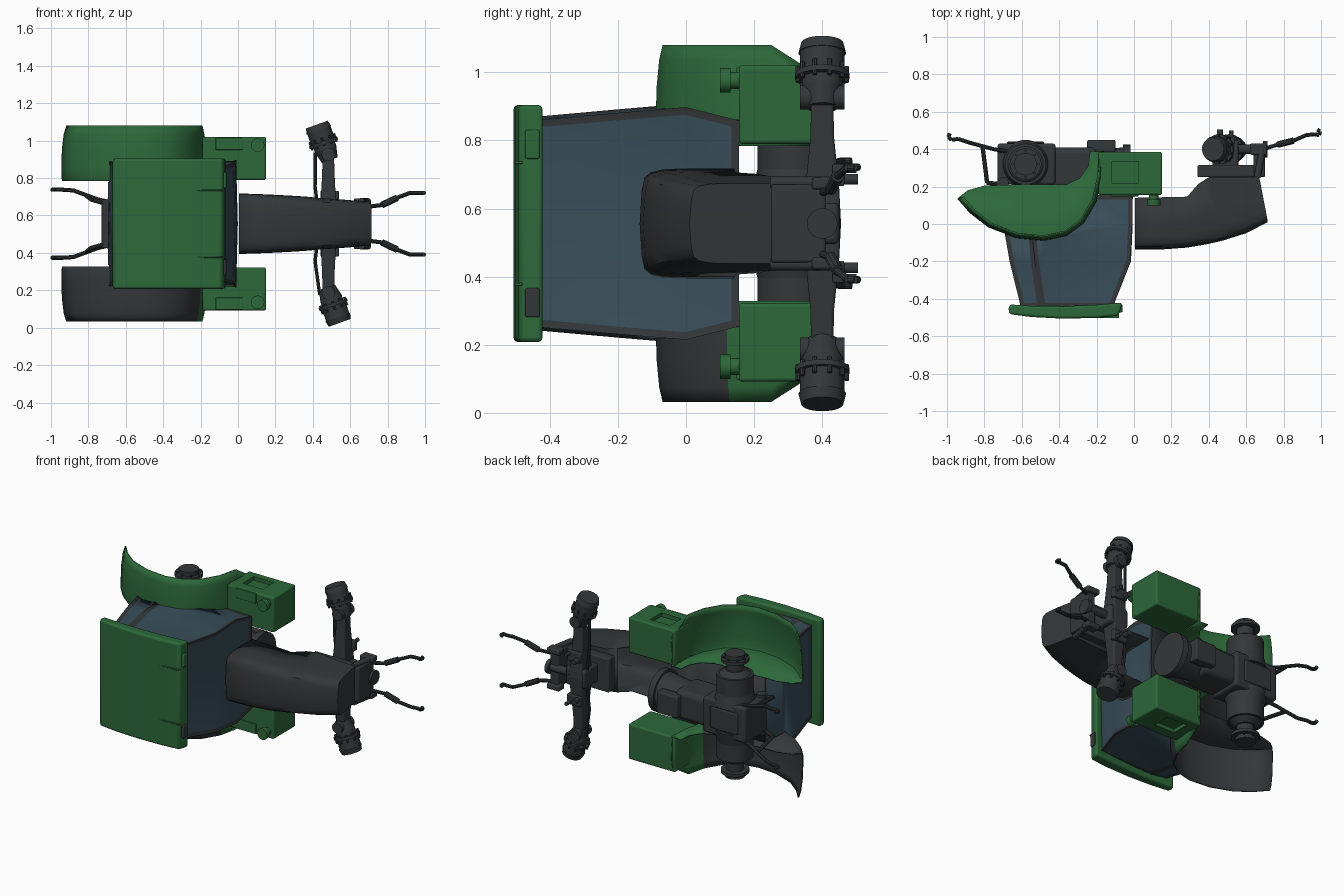
import bpy, bmesh, math
from mathutils import Vector

if "Cube" in bpy.data.objects:
    bpy.data.objects.remove(bpy.data.objects["Cube"])

C = 0.556  # lateral centre line (the tractor lies with its roof towards -y)

def material(name, col):
    m = bpy.data.materials.new(name)
    m.diffuse_color = (*col, 1)
    m.use_nodes = True
    m.node_tree.nodes["Principled BSDF"].inputs["Base Color"].default_value = m.diffuse_color
    return m

GREEN = material("green_paint", (0.026, 0.14, 0.042))
DARK = material("dark_metal", (0.034, 0.038, 0.041))
GLASS = material("tinted_glass", (0.04, 0.075, 0.1))

def finish(bm, name, mats, bevel=0, angle=35):
    bmesh.ops.recalc_face_normals(bm, faces=bm.faces[:])
    me = bpy.data.meshes.new(name)
    bm.to_mesh(me)
    bm.free()
    ob = bpy.data.objects.new(name, me)
    bpy.context.collection.objects.link(ob)
    for m in mats:
        me.materials.append(m)
    if bevel:
        b = ob.modifiers.new("bevel", "BEVEL")
        b.width, b.segments, b.limit_method = bevel, 3, "ANGLE"
    bpy.context.view_layer.objects.active = ob
    ob.select_set(True)
    bpy.ops.object.shade_smooth_by_angle(angle=math.radians(angle))
    ob.select_set(False)
    return ob

def box(name, x, y, z, mat=DARK, bevel=0.008):
    bm = bmesh.new()
    bmesh.ops.create_cube(bm, size=1)
    for v in bm.verts:
        v.co = Vector([(a + b) / 2 + c * abs(b - a) for (a, b), c in zip((x, y, z), v.co)])
    return finish(bm, name, [mat], bevel)

def side_box(name, s, x, y, h, mat=DARK, bevel=0.008):
    return box(name, x, y, (C + s * h[0], C + s * h[1]), mat, bevel)

def prism(name, outline, z0, z1, mat, bevel=0):
    bm = bmesh.new()
    face = bm.faces.new([bm.verts.new((x, y, z0)) for x, y in outline])
    ext = bmesh.ops.extrude_face_region(bm, geom=[face])["geom"]
    bmesh.ops.translate(bm, vec=(0, 0, z1 - z0), verts=[v for v in ext if isinstance(v, bmesh.types.BMVert)])
    return finish(bm, name, [mat], bevel)

def cut(ob, cutter):
    cutter.hide_render = cutter.hide_viewport = True
    mod = ob.modifiers.new("cut", "BOOLEAN")
    mod.object, mod.solver = cutter, "EXACT"

def add_rod(bm, a, b, r, r2=None, n=20):
    a, b = Vector(a), Vector(b)
    new = bmesh.ops.create_cone(bm, cap_ends=True, segments=n, radius1=r, radius2=r if r2 is None else r2,
                                depth=(b - a).length)["verts"]
    q = (b - a).to_track_quat("Z", "Y")
    for v in new:
        v.co = q @ v.co + (a + b) / 2

def rods(name, items, mat=DARK, n=20):
    bm = bmesh.new()
    for it in items:
        add_rod(bm, *it, n=n)
    return finish(bm, name, [mat])

def chain(name, pts, r, n=10):
    return rods(name, [(a, b, r) for a, b in zip(pts, pts[1:])], n=n)

def grid(bm, rows):
    vs = [[bm.verts.new(p) for p in row] for row in rows]
    return vs, [[bm.faces.new((a[i], a[i + 1], b[i + 1], b[i])) for i in range(len(a) - 1)]
                for a, b in zip(vs, vs[1:])]

# cab: four stacked outlines (y, rear x, pillar x, front x, half width)
levels = [(-.445, -.605, -.495, -.115, .313), (-.2, -.665, -.53, -.018, .335),
          (.0, -.70, -.55, -.009, .352), (.155, -.68, -.56, -.009, .312)]
bm = bmesh.new()
rows = []
for y, xr, xp, xf, h in levels:
    half = [(xr, h * .96), (xp, h), (xf, h * .97)]
    ring = [(x, y, C + k) for x, k in half] + [(xf + .008, y, C)] + [(x, y, C - k) for x, k in half[::-1]]
    rows.append(ring + [ring[0]])
vs, fs = grid(bm, rows)
bm.faces.new(vs[0][:-1])
bm.faces.new(vs[-1][:-1])
bmesh.ops.remove_doubles(bm, verts=bm.verts[:], dist=1e-5)
bmesh.ops.recalc_face_normals(bm, faces=bm.faces[:])
# each window is one inset group of wall columns
for cols in ([0], [1], [2, 3], [4], [5], [6]):
    group = [row[c] for row in fs for c in cols]
    bmesh.ops.inset_region(bm, faces=group, thickness=.022, depth=-.006, use_even_offset=True)
    for f in group:
        f.material_index = 1
cab = finish(bm, "cab", [DARK, GLASS], angle=25)

# roof: curved side profile extruded across
prof = [(-.665, -.43), (-.672, -.455), (-.665, -.482), (-.55, -.497), (-.38, -.506), (-.2, -.502), (-.085, -.49),
        (-.07, -.455), (-.065, -.42), (-.2, -.432), (-.38, -.44), (-.55, -.438)]
prism("roof", prof, C - .348, C + .348, GREEN, .015)
for s, m in ((1, GREEN), (-1, DARK)):
    side_box("roof_light", s, (-.12, -.062), (-.472, -.43), (.19, .275), m, .005)
    side_box("roof_rib", s, (-.22, -.08), (-.503, -.48), (.175, .182), GREEN, .003)

# hood: lofted sections (x at top, x at bottom, top y, bottom y, half width)
secs = [(.005, .005, -.13, .14, .162), (.15, .15, -.13, .143, .157), (.285, .285, -.12, .146, .15),
        (.38, .345, -.104, .215, .145), (.47, .40, -.084, .25, .138), (.6, .55, -.043, .25, .128),
        (.715, .67, .016, .25, .118)]
bm = bmesh.new()
rows = []
for xt, xb, yt, yb, w in secs:
    half = [(1, 1), (.5, 1), (.24, .985), (.1, .93), (.03, .83), (.0, .6)]
    half = half + [(0, 0)] + [(t, -k) for t, k in half[::-1]]
    rows.append([(xt + (xb - xt) * t, yt + (yb - yt) * t - (.006 if k == 0 else 0), C + k * w) for t, k in half])
vs, fs = grid(bm, rows)
bm.faces.new(vs[-1])
for a, b in list(zip(vs, vs[1:]))[3:]:
    bm.faces.new((a[0], b[0], b[-1], a[-1]))
hood = finish(bm, "hood", [DARK], angle=40)
hood.modifiers.new("shell", "SOLIDIFY").thickness = .006

# fenders: crescent inner wall joined to a wide arch
arc = [(-.945, .135), (-.88, .06), (-.78, -.018), (-.63, -.075), (-.48, -.089), (-.36, -.062),
       (-.27, .003), (-.2, .12), (-.17, .25), (-.163, .39)]
edge = [(-.94, .14), (-.89, .18), (-.8, .205), (-.65, .21), (-.5, .21), (-.42, .21),
        (-.36, .212), (-.29, .245), (-.245, .31), (-.235, .39)]
across = [(.228, .02), (.245, 0), (.3, 0), (.4, .008), (.48, .03), (.524, .06)]
for s, name in ((1, "left_fender"), (-1, "right_fender")):
    bm = bmesh.new()
    rows = [[(x, y, C + s * .228) for x, y in edge]]
    for h, d in across:
        rows.append([(x + (-.5 - x) * d, y + (.25 - y) * d, C + s * (h if i < 9 else min(h, .44)))
                     for i, (x, y) in enumerate(arc)])
    vs, fs = grid(bm, rows)
    for row in fs:
        for i, f in enumerate(row):
            f.material_index = 1 if s < 0 and i < 7 else 0
    ob = finish(bm, name, [GREEN, DARK], angle=40)
    ob.modifiers.new("shell", "SOLIDIFY").thickness = .008
    # wheel arch opening in the cab side
    cut(cab, prism("wheel_arch_cutter", arc + [(-.163, .5), (-.945, .5)], C + s * .222, C + s * .6, DARK))

# fuel tanks with step recess and filler cap
for s in (1, -1):
    tank = side_box("fuel_tank", s, (-.19, .15), (.155, .385), (.234, .464), GREEN, .01)
    cut(tank, side_box("step_cutter", s, (-.12, .025), (.22, .335), (.44, .5), GREEN, 0))
    z = C + s * .42
    rods("filler_cap", [((.105, .16, z), (.105, .125, z), .025), ((.105, .13, z), (.105, .1, z), .036)], GREEN)
    side_box("tank_top_plate", s, (-.12, .025), (.148, .16), (.395, .46), GREEN, .004)

# gearbox, bell housing and sump
box("gearbox", (-.73, -.42), (.21, .43), (C - .115, C + .115), bevel=.015)
box("gearbox_front", (-.45, -.2), (.19, .41), (C - .095, C + .095), bevel=.03)
box("gearbox_sump", (-.25, -.1), (.385, .45), (C - .07, C + .07))
box("gearbox_cover", (-.68, -.48), (.425, .44), (C - .07, C + .07))
rods("bell_housing", [((-.3, .29, C), (-.06, .29, C), .09, .12), ((-.06, .29, C), (-.02, .29, C), .135)], n=32)
# rear axle
for s in (1, -1):
    P = lambda h: (-.58, .32, C + s * h)
    rods("rear_axle", [(P(.08), P(.16), .13, .11), (P(.16), P(.27), .11), (P(.27), P(.3), .095, .06),
                       (P(.3), P(.36), .052), (P(.355), P(.375), .085), (P(.375), P(.402), .06)], n=32)
    rods("rear_studs", [((-.58 + .07 * math.cos(a), .32 + .07 * math.sin(a), C + s * .37),
                         (-.58 + .07 * math.cos(a), .32 + .07 * math.sin(a), C + s * .385), .007)
                        for a in [k * math.tau / 8 for k in range(8)]], n=8)

# front carrier under the hood
box("front_carrier", (.34, .68), (.25, .315), (C - .11, C + .11))
box("axle_cradle", (.42, .56), (.3, .45), (C - .06, C + .06), bevel=.015)
box("front_plate", (.64, .70), (.25, .41), (C - .115, C + .115))
rods("front_shaft", [((.69, .4, C), (.715, .4, C), .045), ((.52, .4, C), (.7, .4, C), .025)])
# front axle with steered hubs
for s in (1, -1):
    z = lambda h: C + s * h
    bm = bmesh.new()
    rows = []
    for h, w, t in ((0, .05, .055), (.1, .042, .05), (.25, .034, .035), (.37, .03, .032)):
        q = [(.483 - w, .4 - t), (.483 + w, .4 - t), (.483 + w, .4 + t), (.483 - w, .4 + t)]
        rows.append([(x, y, z(h)) for x, y in q + q[:1]])
    vs, fs = grid(bm, rows)
    bm.faces.new(vs[-1][:-1])
    bmesh.ops.remove_doubles(bm, verts=bm.verts[:], dist=1e-5)
    finish(bm, "front_axle_beam", [DARK], .008)
    H = lambda h: Vector((.483 - s * .36 * (h - .36), .4, z(h)))
    rods("front_hub", [(H(.34), H(.4), .045, .06), (H(.4), H(.43), .06), (H(.425), H(.44), .08),
                       (H(.44), H(.5), .066), (H(.5), H(.53), .07, .062)], n=28)
    rods("king_pin", [((.483, .335, z(.37)), (.483, .465, z(.37)), .036)])
    ax = (H(.5) - H(.4)).normalized()
    u, v = Vector((0, 1, 0)), ax.cross(Vector((0, 1, 0)))
    rods("hub_studs", [(H(.415) + (u * math.cos(a) + v * math.sin(a)) * .072,
                        H(.46) + (u * math.cos(a) + v * math.sin(a)) * .072, .007)
                       for a in [k * math.tau / 10 for k in range(10)]], n=8)
    chain("tie_rod", [(.43, .41, z(.05)), (.412, .41, z(.2)), (.425 - s * .012, .41, z(.38)), (.47, .41, z(.38))], .009)
    # steering and hitch brackets beside the carrier
    side_box("hitch_bracket", s, (.62, .71), (.37, .43), (.1, .135))
    side_box("side_bracket", s, (.44, .54), (.43, .465), (.11, .175), DARK, .006)
    rods("bracket_pin", [((.46, .45, z(.13)), (.46, .505, z(.13)), .016), ((.52, .45, z(.16)), (.52, .5, z(.16)), .012)])
    rods("hitch_ram", [((.66, .25, z(.12)), (.69, .42, z(.12)), .018)])
    # front lift arms with hooks
    chain("front_arm", [(.69, .4, z(.09)), (.77, .425, z(.1)), (.84, .44, z(.135)), (.92, .475, z(.165)),
                        (.965, .48, z(.165)), (.99, .475, z(.165)), (.994, .495, z(.165)), (.98, .505, z(.165))], .011)
    chain("front_arm_web", [(.77, .425, z(.1)), (.85, .445, z(.138))], .018)
    # rear lift arms, lift links and hooks
    chain("rear_arm", [(-.66, .385, z(.11)), (-.75, .4, z(.13)), (-.88, .435, z(.178)), (-.94, .455, z(.182)),
                       (-.975, .45, z(.182)), (-.993, .465, z(.182)), (-.985, .485, z(.182))], .011)
    chain("lift_link", [(-.81, .415, z(.15)), (-.785, .22, z(.13)), (-.68, .21, z(.1))], .012)
rods("rear_cross_shaft", [((-.7, .22, C - .13), (-.7, .22, C + .13), .03)])
